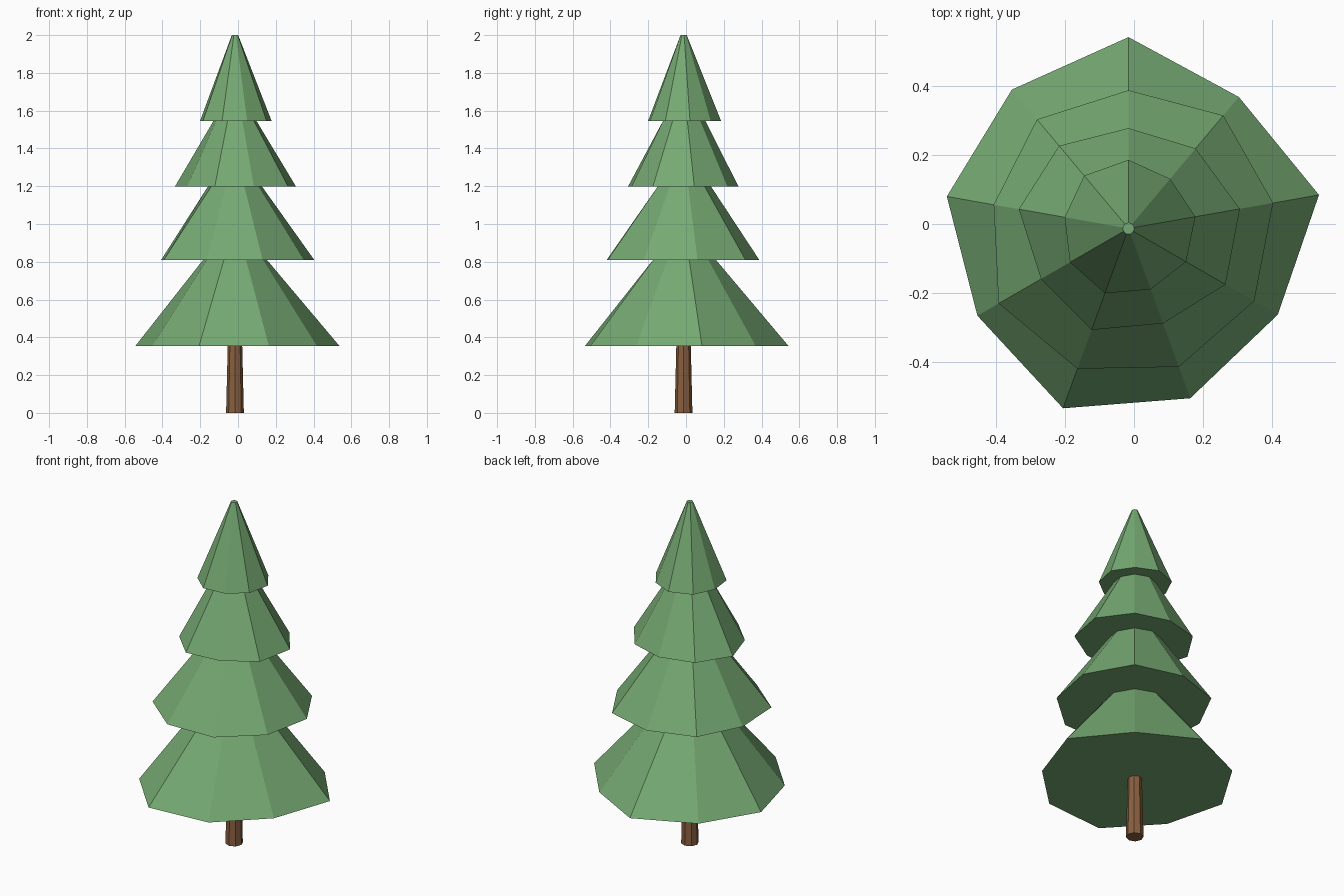
import bpy, bmesh
from math import sin, cos, tau

cube = bpy.data.objects.get("Cube")
if cube:
    bpy.data.objects.remove(cube, do_unlink=True)

AXIS = (-0.016, -0.013)


def material(name, rgb):
    mat = bpy.data.materials.new(name)
    mat.use_nodes = True
    mat.diffuse_color = (*rgb, 1)
    mat.node_tree.nodes["Principled BSDF"].inputs["Base Color"].default_value = (*rgb, 1)
    return mat


def frustum(name, low_z, low_radii, high_z, high_radius, mat):
    """Closed flat-sided cone section; radii run clockwise from the back."""
    count = len(low_radii)
    bm = bmesh.new()

    def ring(z, radii):
        return [bm.verts.new((AXIS[0] + r * sin(tau * i / count),
                              AXIS[1] + r * cos(tau * i / count), z))
                for i, r in enumerate(radii)]

    low, high = ring(low_z, low_radii), ring(high_z, [high_radius] * count)
    for i in range(count):
        j = (i + 1) % count
        bm.faces.new((low[i], low[j], high[j], high[i]))
    bm.faces.new(low)
    bm.faces.new(high)
    bmesh.ops.recalc_face_normals(bm, faces=bm.faces)
    mesh = bpy.data.meshes.new(name)
    bm.to_mesh(mesh)
    bm.free()
    mesh.materials.append(mat)
    obj = bpy.data.objects.new(name, mesh)
    bpy.context.collection.objects.link(obj)


green = material("needle green", (0.18, 0.40, 0.17))
brown = material("bark brown", (0.25, 0.115, 0.05))

# Trunk
frustum("trunk", 0, [0.047] * 8, 0.37, 0.038, brown)

# Foliage tiers with slightly uneven hems
tiers = [
    ("bottom_foliage", 0.355, 0.812, 0.17,
     (.555, .498, .561, .50, .524, .555, .506, .535, .526)),
    ("lower_middle_foliage", 0.81, 1.199, 0.145,
     (.401, .428, .426, .421, .427, .433, .435, .397, .413)),
    ("upper_middle_foliage", 1.198, 1.547, 0.115,
     (.291, .303, .328, .325, .293, .313, .293, .323, .313)),
    ("top_foliage", 1.545, 2.0, 0.017,
     (.199, .188, .197, .193, .188, .20, .196, .188, .20)),
]
for name, low_z, high_z, high_radius, hem in tiers:
    frustum(name, low_z, hem, high_z, high_radius, green)
